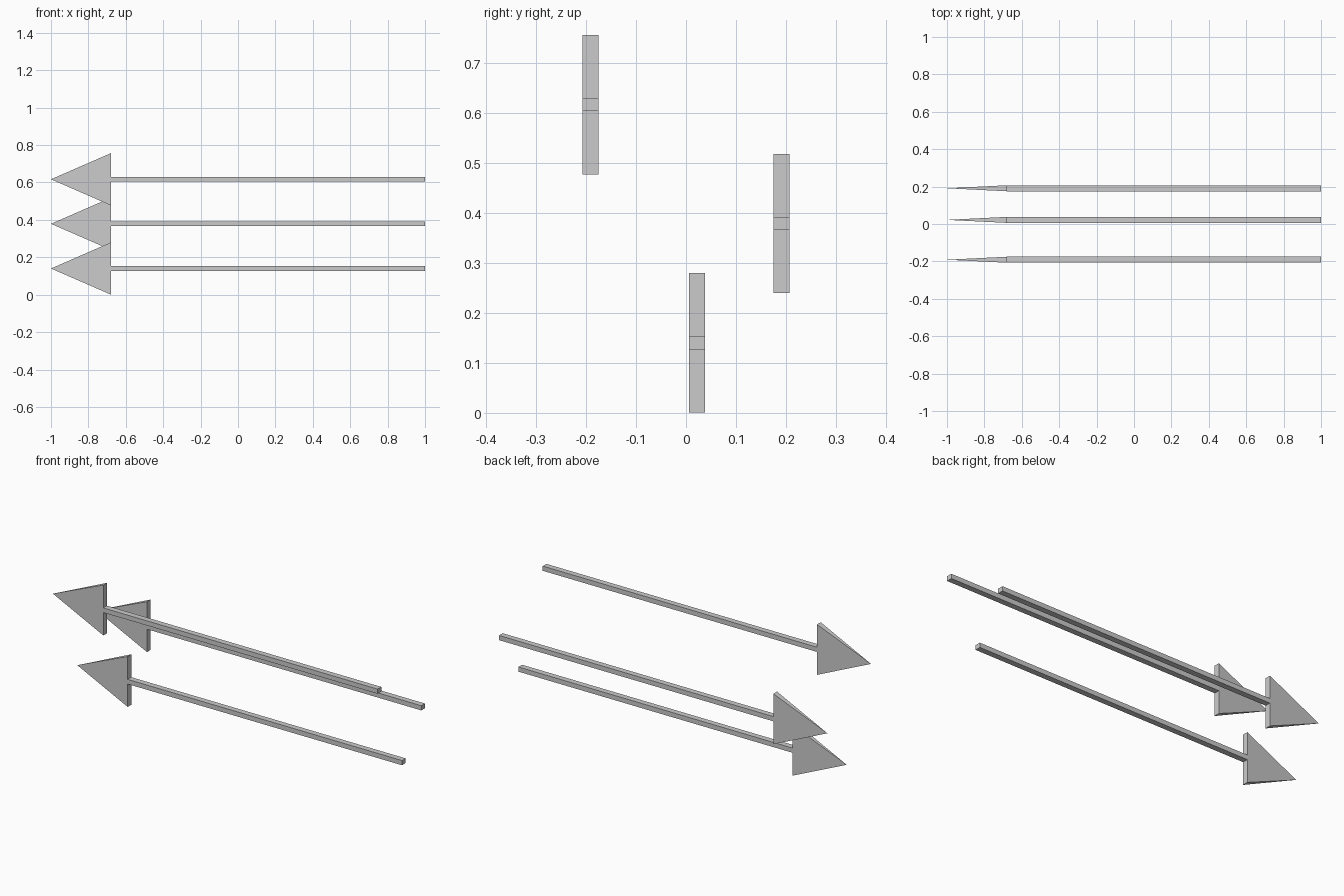
import bpy, bmesh
from mathutils import Vector

if "Cube" in bpy.data.objects:
    bpy.data.objects.remove(bpy.data.objects["Cube"])

TIP_X, NECK_X, TAIL_X = -1.0, -0.68, 1.0
THICK, HEAD_H, SHAFT_H = 0.032, 0.279, 0.026


def bar(name, x0, x1, height, y, z, pointed=False):
    """Box along x; pointed collapses its -x end to a single tip."""
    bm = bmesh.new()
    bmesh.ops.create_cube(bm, size=1)
    bmesh.ops.scale(bm, vec=Vector((x1 - x0, THICK, height)), verts=bm.verts)
    if pointed:
        end = [v for v in bm.verts if v.co.x < 0]
        bmesh.ops.pointmerge(bm, verts=end, merge_co=Vector(((x0 - x1) / 2, 0, 0)))
    bmesh.ops.recalc_face_normals(bm, faces=bm.faces)
    mesh = bpy.data.meshes.new(name)
    bm.to_mesh(mesh)
    bm.free()
    obj = bpy.data.objects.new(name, mesh)
    obj.location = ((x0 + x1) / 2, y, z)
    bpy.context.collection.objects.link(obj)


# Three arrows: level, y and z of each centre line
arrows = [("lower", 0.022, 0.14), ("middle", 0.191, 0.379), ("upper", -0.191, 0.617)]
for level, y, z in arrows:
    bar(f"{level}_arrow_head", TIP_X, NECK_X, HEAD_H, y, z, pointed=True)
    bar(f"{level}_arrow_shaft", NECK_X, TAIL_X, SHAFT_H, y, z)
